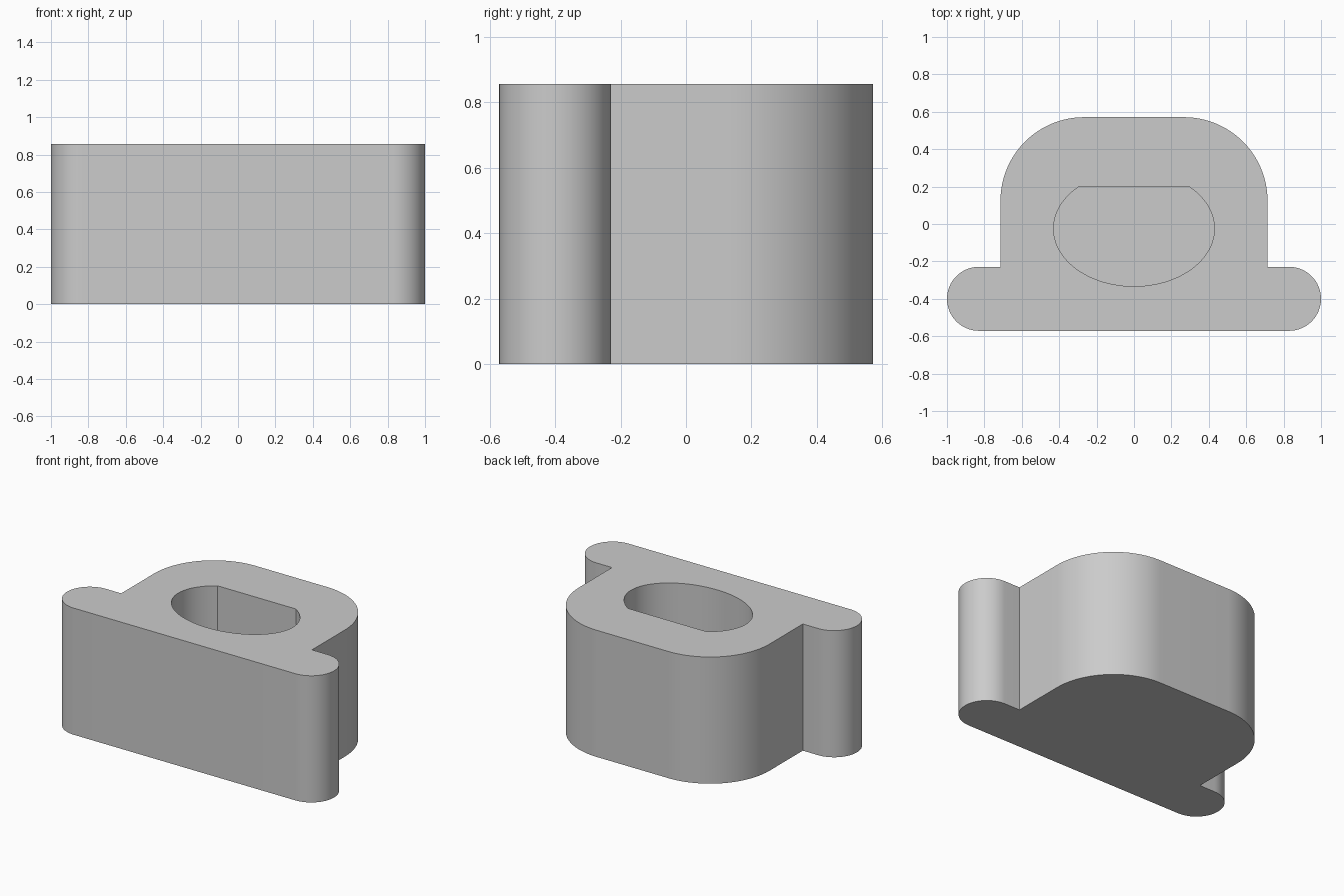
import bpy, bmesh
from math import radians, cos, sin, pi, asin

HEIGHT, FLOOR = 0.857, 0.143

cube = bpy.data.objects.get("Cube")
if cube:
    bpy.data.objects.remove(cube, do_unlink=True)

grey = bpy.data.materials.new("light grey")
grey.use_nodes = True
grey.diffuse_color = (0.6, 0.6, 0.6, 1)
grey.node_tree.nodes["Principled BSDF"].inputs["Base Color"].default_value = (0.6, 0.6, 0.6, 1)


def arc(cx, cy, rx, ry, start, end, steps):
    """Points along an elliptical arc, angles in radians."""
    angles = [start + (end - start) * i / steps for i in range(steps + 1)]
    return [(cx + rx * cos(a), cy + ry * sin(a)) for a in angles]


def ring(bm, points, z):
    return [bm.verts.new((x, y, z)) for x, y in points]


def loop_edges(bm, verts):
    return [bm.edges.new((a, b)) for a, b in zip(verts, verts[1:] + verts[:1])]


def walls(bm, low, high):
    for i in range(len(low)):
        j = (i + 1) % len(low)
        bm.faces.new((low[i], low[j], high[j], high[i]))


# Outer profile: rounded foot bar, inner corner, rounded body; then mirrored
half = arc(0.829, -0.4, 0.171, 0.171, -pi / 2, pi / 2, 32)
half += [(0.714, -0.229)]
half += arc(0.267, 0.124, 0.447, 0.447, 0, pi / 2, 32)
outline = half + [(-x, y) for x, y in reversed(half)]

# Pocket profile: ellipse with its rear side cut flat
cut = asin(0.225 / 0.308)
pocket = arc(0, -0.025, 0.43, 0.308, pi - cut, 2 * pi + cut, 72)

bm = bmesh.new()
outer_low, outer_high = ring(bm, outline, 0), ring(bm, outline, HEIGHT)
inner_low, inner_high = ring(bm, pocket, FLOOR), ring(bm, pocket, HEIGHT)

# Top face with the pocket opening
rim = loop_edges(bm, outer_high) + loop_edges(bm, inner_high)
bmesh.ops.triangle_fill(bm, edges=rim, use_beauty=True, normal=(0, 0, 1))

# Side walls, underside and pocket floor
walls(bm, outer_low, outer_high)
walls(bm, inner_high, inner_low)
bm.faces.new(outer_low[::-1])
bm.faces.new(inner_low)
bmesh.ops.recalc_face_normals(bm, faces=bm.faces)

mesh = bpy.data.meshes.new("flanged_block")
bm.to_mesh(mesh)
bm.free()
mesh.materials.append(grey)
block = bpy.data.objects.new("flanged_block", mesh)
bpy.context.collection.objects.link(block)

# Smooth curved walls, crisp rims
bpy.ops.object.select_all(action="DESELECT")
block.select_set(True)
bpy.context.view_layer.objects.active = block
bpy.ops.object.shade_smooth_by_angle(angle=radians(30))
